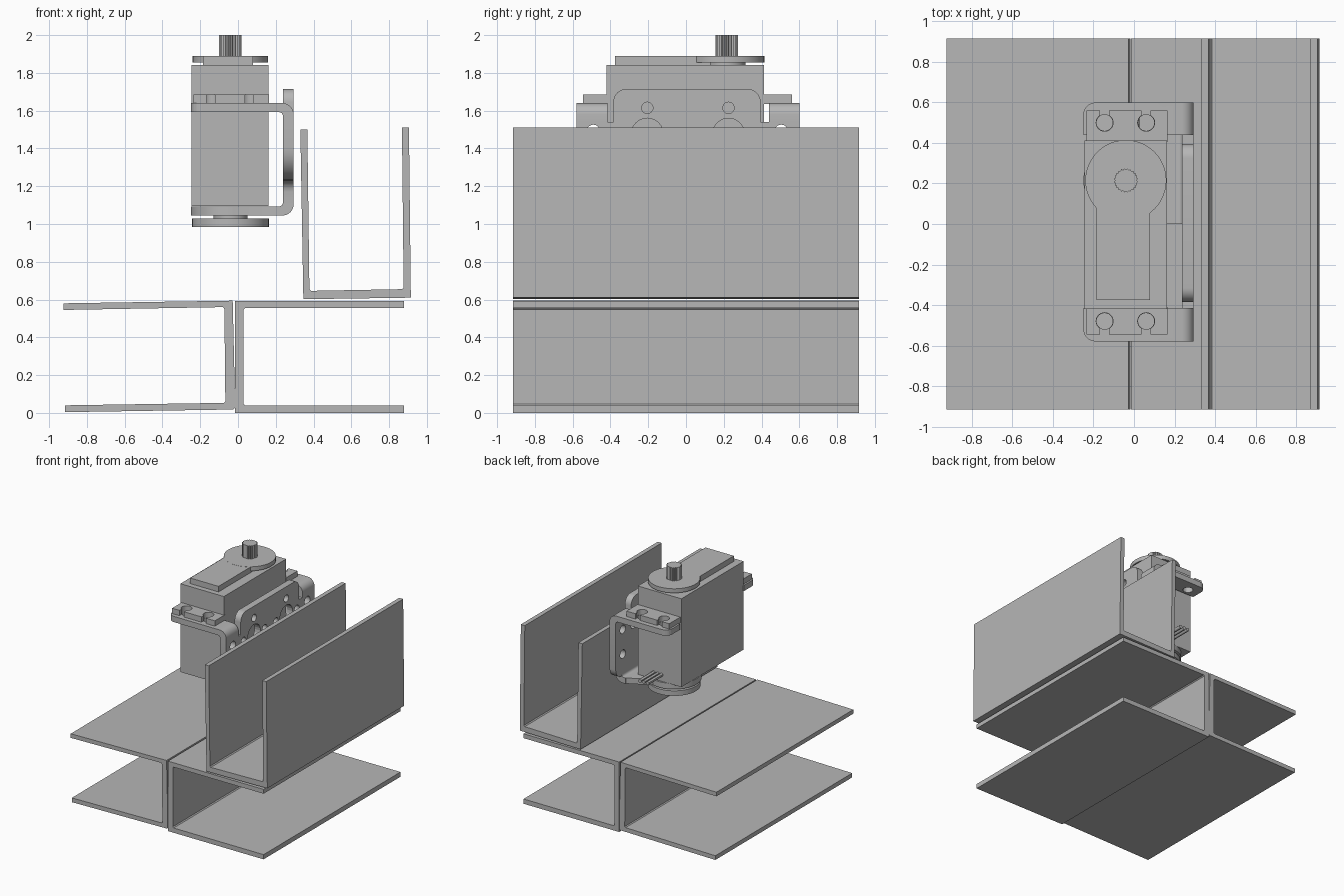
import bpy, bmesh, math
from mathutils import Vector

if "Cube" in bpy.data.objects:
    bpy.data.objects.remove(bpy.data.objects["Cube"])

grey = bpy.data.materials.new("plain_grey")
grey.diffuse_color = (0.47, 0.47, 0.47, 1)
grey.use_nodes = True
grey.node_tree.nodes["Principled BSDF"].inputs["Base Color"].default_value = grey.diffuse_color


def place(axis, a, b, t):
    """Map profile coordinates (a, b) and depth t to space."""
    return {'x': (t, a, b), 'y': (a, t, b), 'z': (a, b, t)}[axis]


def prism(name, pts, axis, lo, hi, smooth=True):
    """Extrude a closed profile along an axis."""
    bm = bmesh.new()
    face = bm.faces.new([bm.verts.new(place(axis, a, b, lo)) for a, b in pts])
    ext = bmesh.ops.extrude_face_region(bm, geom=[face])
    verts = [v for v in ext['geom'] if isinstance(v, bmesh.types.BMVert)]
    bmesh.ops.translate(bm, verts=verts, vec=Vector(place(axis, 0, 0, hi - lo)))
    bmesh.ops.recalc_face_normals(bm, faces=bm.faces)
    mesh = bpy.data.meshes.new(name)
    bm.to_mesh(mesh)
    bm.free()
    mesh.materials.append(grey)
    ob = bpy.data.objects.new(name, mesh)
    bpy.context.collection.objects.link(ob)
    if smooth:
        bpy.ops.object.select_all(action='DESELECT')
        ob.select_set(True)
        bpy.context.view_layer.objects.active = ob
        bpy.ops.object.shade_smooth_by_angle(angle=math.radians(30))
    return ob


def rect(a0, a1, b0, b1):
    return [(a0, b0), (a1, b0), (a1, b1), (a0, b1)]


def arc(ca, cb, r, start, end, n=8):
    return [(ca + r * math.cos(math.radians(start + (end - start) * i / n)),
             cb + r * math.sin(math.radians(start + (end - start) * i / n)))
            for i in range(n + 1)]


def circle(ca, cb, r, n=32):
    return arc(ca, cb, r, 0, 360, n)[:-1]


def cut(ob, pts, axis, lo, hi):
    """Cut a prism out of an object."""
    cutter = prism("cutter", pts, axis, lo, hi, smooth=False)
    cutter.hide_render = True
    mod = ob.modifiers.new("cut", 'BOOLEAN')
    mod.operation = 'DIFFERENCE'
    mod.solver = 'EXACT'
    mod.object = cutter
    bpy.ops.object.select_all(action='DESELECT')
    ob.select_set(True)
    bpy.context.view_layer.objects.active = ob
    bpy.ops.object.modifier_apply(modifier=mod.name)
    bpy.data.objects.remove(cutter)


# Three U channels, two lying back to back and one standing on top
L = 0.915
prism("left_channel", [
    (-0.925, 0.545), (-0.08, 0.56), (-0.072, 0.55), (-0.067, 0.06), (-0.075, 0.053),
    (-0.915, 0.04), (-0.915, 0.004), (-0.025, 0.018), (-0.017, 0.026), (-0.017, 0.12),
    (-0.028, 0.594), (-0.925, 0.58)], 'y', -L, L, False)
prism("right_channel", [
    (-0.015, 0.0), (0.88, 0.0), (0.88, 0.04), (0.038, 0.04), (0.03, 0.048),
    (0.03, 0.547), (0.038, 0.555), (0.88, 0.555), (0.88, 0.592), (-0.015, 0.592)],
    'y', -L, L, False)
prism("upper_channel", [
    (0.346, 0.602), (0.915, 0.61), (0.905, 1.51), (0.868, 1.51), (0.877, 0.663),
    (0.869, 0.655), (0.386, 0.646), (0.378, 0.654), (0.367, 1.5), (0.33, 1.5)],
    'y', -L, L, False)

# Motor body with mounting tabs
prism("motor_body", rect(-0.245, 0.162, -0.42, 0.412), 'z', 1.095, 1.842)
HOLES_X = (-0.145, 0.06)
for name, lo, hi, hy, edge in (("front_tab", -0.545, -0.41, -0.48, -0.6),
                               ("back_tab", 0.405, 0.56, 0.5, 0.6)):
    tab = prism(name, rect(-0.235, 0.165, lo, hi), 'z', 1.636, 1.685)
    for hx in HOLES_X:
        slot = rect(hx - 0.022, hx + 0.022, min(hy, edge), max(hy, edge))
        cut(tab, slot, 'z', 1.6, 1.72)
        cut(tab, circle(hx, hy, 0.042, 24), 'z', 1.6, 1.72)

# Output horn, toothed shaft and the collar beneath
PX, PY = -0.04, 0.215
prism("horn_collar", circle(PX, PY, 0.1), 'z', 1.84, 1.86)
prism("horn_disc", circle(PX, PY, 0.2, 48), 'z', 1.855, 1.89)
prism("horn_arm", rect(-0.185, 0.08, -0.375, 0.13), 'z', 1.842, 1.889)
teeth = [(PX + r * math.cos(i * math.pi / 24), PY + r * math.sin(i * math.pi / 24))
         for i in range(48) for r in [0.06 if i % 2 else 0.053]]
prism("toothed_shaft", teeth, 'z', 1.88, 2.0, False)

# Pivot disc under the motor
prism("pivot_collar", circle(PX, PY, 0.09), 'z', 1.02, 1.05)
prism("pivot_disc", circle(PX, PY, 0.203, 48), 'z', 0.985, 1.028)

# Bracket side plate with raised tongue and hole pattern
X0, X1 = 0.238, 0.295
outline = (arc(-0.41, 1.40, 0.17, 180, 270) + arc(-0.06, 1.17, 0.06, 90, 0, 5)
           + [(0.0, 1.10), (0.52, 1.10)] + arc(0.52, 1.18, 0.08, -90, 0, 5)
           + [(0.6, 1.54), (0.395, 1.54)]
           + arc(0.325, 1.645, 0.07, 0, 90) + arc(-0.315, 1.645, 0.07, 90, 180)
           + [(-0.385, 1.54), (-0.58, 1.54)])
plate = prism("bracket_side_plate", outline, 'x', X0, X1)
drills = [(-0.49, 1.49, 0.036), (0.505, 1.49, 0.036), (0.505, 1.28, 0.036)]
for cy in (-0.205, 0.225):
    drills.append((cy, 1.475, 0.085))
    drills += [(cy + 0.14 * math.cos(k * math.pi / 2), 1.475 + 0.14 * math.sin(k * math.pi / 2), 0.03)
               for k in range(4)]
for y, z, r in drills:
    cut(plate, circle(y, z, r, 24), 'x', 0.2, 0.33)

# Bracket upper arms, bent down into the side plate
bend = ([(-0.25, 1.592), (0.218, 1.592)] + arc(0.218, 1.572, 0.02, 90, 0, 4)
        + [(X0, 1.54), (X1, 1.54)] + arc(0.235, 1.58, 0.06, 0, 90) + [(-0.25, 1.64)])
for name, lo, hi, hy in (("bracket_front_arm", -0.58, -0.415, -0.48),
                         ("bracket_back_arm", 0.44, 0.6, 0.5)):
    arm = prism(name, bend, 'y', lo, hi)
    # round the outer corner at the free end
    s = -1 if hy < 0 else 1
    e = lo if s < 0 else hi
    corner = [(-0.26, e + s * 0.01), (-0.26, e - s * 0.06), (-0.25, e - s * 0.06)]
    corner += [(-0.19 - 0.06 * math.cos(t * math.pi / 12),
                e - s * 0.06 + s * 0.06 * math.sin(t * math.pi / 12)) for t in range(1, 7)]
    corner.append((-0.19, e + s * 0.01))
    cut(arm, corner, 'z', 1.55, 1.7)
    for hx in HOLES_X:
        cut(arm, circle(hx, hy, 0.04, 24), 'z', 1.55, 1.7)

# Bracket lower arm, bent from the side plate to a round end under the motor
prism("bracket_lower_bend",
      [(0.2, 1.045)] + arc(0.235, 1.105, 0.06, -90, 0) + [(X1, 1.13), (X0, 1.13)]
      + arc(0.218, 1.113, 0.02, 0, -90, 4) + [(0.2, 1.093)], 'y', 0.0, 0.52)
prism("bracket_lower_arm", [(0.21, 0.0), (0.21, 0.52)] + arc(PX, PY, 0.21, 75, 285, 24),
      'z', 1.045, 1.093)

# Three short leads at the back
for i in range(3):
    prism(f"lead_{i + 1}", circle(-0.06 + 0.036 * i, 1.15, 0.015, 12), 'y', 0.4, 0.6)
